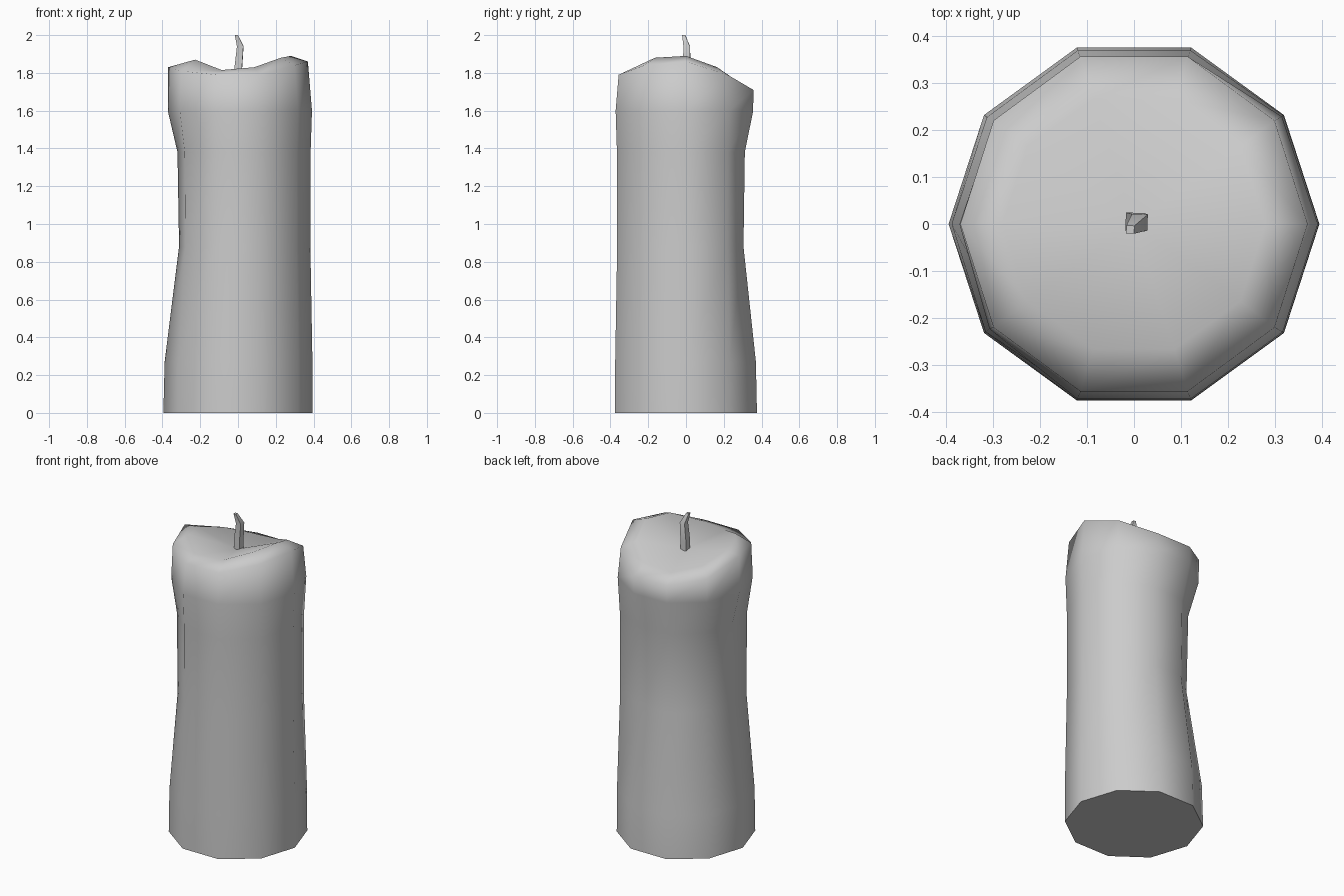
import bpy, bmesh, math
from mathutils import Vector

cube = bpy.data.objects.get("Cube")
if cube:
    bpy.data.objects.remove(cube)

SIDES = 10
wax = bpy.data.materials.new("grey_wax")
wax.use_nodes = True
wax.diffuse_color = (0.6, 0.6, 0.6, 1)
wax.node_tree.nodes["Principled BSDF"].inputs["Base Color"].default_value = wax.diffuse_color


def ring(bm, count, place):
    """Ring of vertices; place(i, angle) gives each position."""
    return [bm.verts.new(place(i, math.tau * i / count)) for i in range(count)]


def bridge(bm, low, high):
    n = len(low)
    for i in range(n):
        j = (i + 1) % n
        bm.faces.new((low[i], low[j], high[j], high[i]))


def finish(bm, name, angle):
    bmesh.ops.recalc_face_normals(bm, faces=bm.faces)
    mesh = bpy.data.meshes.new(name)
    bm.to_mesh(mesh)
    bm.free()
    obj = bpy.data.objects.new(name, mesh)
    bpy.context.collection.objects.link(obj)
    mesh.materials.append(wax)
    bpy.ops.object.select_all(action="DESELECT")
    obj.select_set(True)
    bpy.context.view_layer.objects.active = obj
    bpy.ops.object.shade_smooth_by_angle(angle=math.radians(angle))


# Candle body: ten-sided column, sagging on its back right side
dent = [.03, .05, .19, .20, .24, .21, .13, .03, .03, .03]
rim_z = [1.86, 1.79, 1.71, 1.71, 1.75, 1.83, 1.81, 1.79, 1.79, 1.84]
lip_z = [1.89, 1.83, 1.76, 1.75, 1.79, 1.84, 1.87, 1.815, 1.83, 1.88]

bm = bmesh.new()
rings = []
for z, amount in ((0, 0), (.27, .08), (.88, 1), (1.38, .9), (1.6, .28)):
    def wall(i, a):
        r = .395 * (1 - dent[i] * amount)
        return (r * math.cos(a), r * math.sin(a), z)
    rings.append(ring(bm, SIDES, wall))

# Uneven melted rim, and the lip inside it
rings.append(ring(bm, SIDES, lambda i, a: (.37 * math.cos(a), .375 * math.sin(a), rim_z[i])))
rings.append(ring(bm, SIDES, lambda i, a: (.28 * math.cos(a), .28 * math.sin(a), lip_z[i])))
for low, high in zip(rings, rings[1:]):
    bridge(bm, low, high)
bm.faces.new(rings[0])

# Shallow wax pool
centre = bm.verts.new((0, 0, 1.775))
for i in range(SIDES):
    bm.faces.new((rings[-1][i], rings[-1][(i + 1) % SIDES], centre))
finish(bm, "candle_body", 75)

# Bent four-sided wick
bm = bmesh.new()
path = [(.002, .004, 1.74, .028), (.002, .004, 1.83, .028),
        (.012, .004, 1.94, .024), (-.008, -.012, 2.0, .012)]
rings = []
for x, y, z, r in path:
    rings.append(ring(bm, 4, lambda i, a: Vector((x, y, z)) + Vector(
        (r * math.cos(a + .75), r * math.sin(a + .75), 0))))
for low, high in zip(rings, rings[1:]):
    bridge(bm, low, high)
bm.faces.new(rings[0])
bm.faces.new(rings[-1])
finish(bm, "wick", 60)
